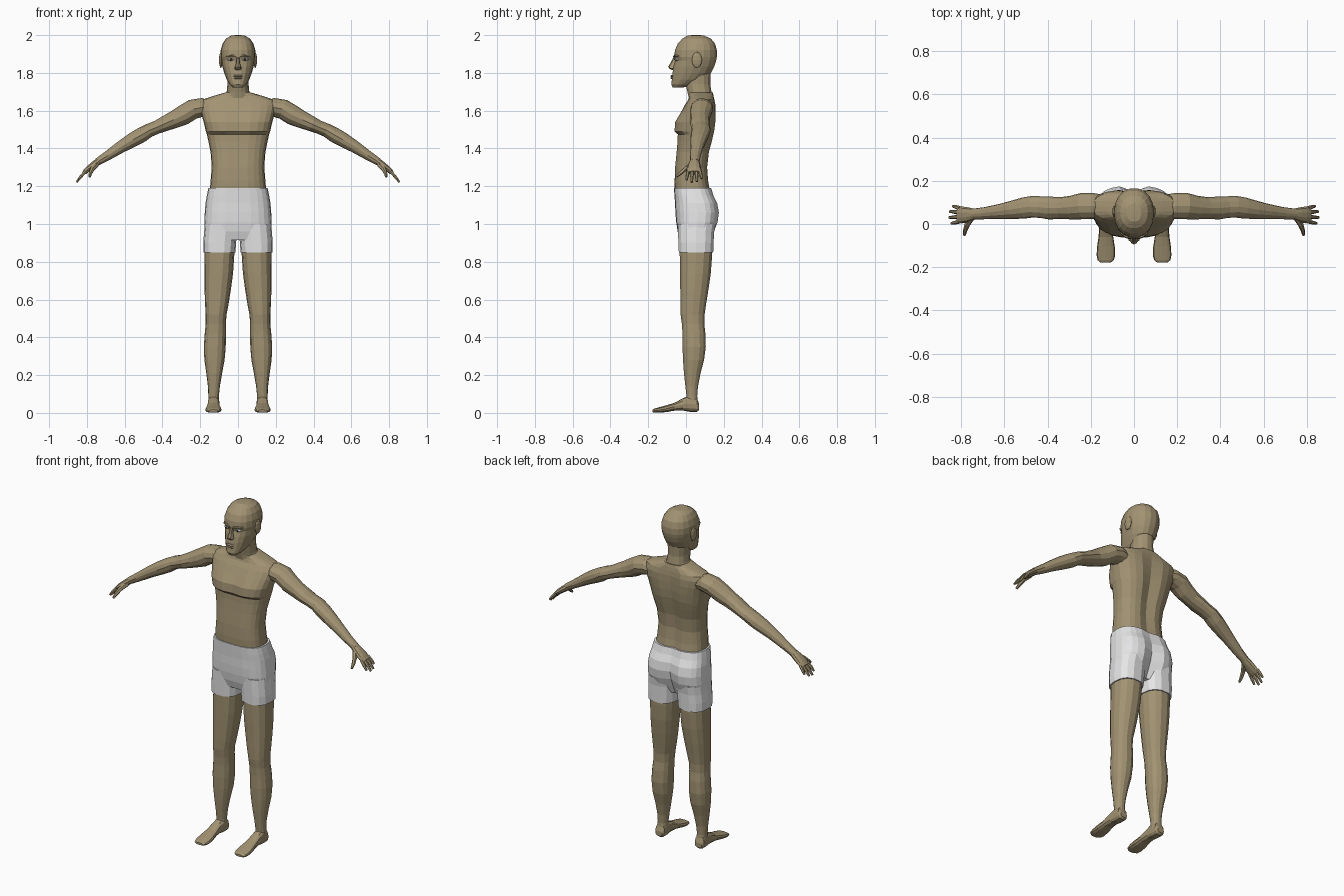
import bpy, bmesh, math
from mathutils import Vector


def material(name, rgb):
    m = bpy.data.materials.new(name)
    m.diffuse_color = (*rgb, 1)
    return m


SKIN = material("skin", (0.36, 0.29, 0.17))
WHITE = material("white cloth", (0.80, 0.80, 0.81))
EYE = material("eye white", (0.85, 0.85, 0.85))
DARK = material("pupil", (0.04, 0.035, 0.03))


def loft(name, rings, mat, side=1):
    """Skin a list of equal-length point rings and cap both ends."""
    bm = bmesh.new()
    vs = [[bm.verts.new((side * p[0], p[1], p[2])) for p in r] for r in rings]
    n = len(vs[0])
    for a, b in zip(vs, vs[1:]):
        for i in range(n):
            j = (i + 1) % n
            bm.faces.new((a[i], a[j], b[j], b[i]))
    bm.faces.new(vs[0])
    bm.faces.new(vs[-1])
    bmesh.ops.recalc_face_normals(bm, faces=bm.faces)
    me = bpy.data.meshes.new(name)
    bm.to_mesh(me)
    bm.free()
    me.materials.append(mat)
    ob = bpy.data.objects.new(name, me)
    bpy.context.collection.objects.link(ob)
    return ob


def spow(v, p):
    return math.copysign(abs(v) ** p, v)


def level(z, x0, x1, y0, y1, n=16, p=0.8, back=0, front=0):
    """Horizontal rounded section; back/front cut a groove at x = 0."""
    cx, cy, w, d = (x0 + x1) / 2, (y0 + y1) / 2, (x1 - x0) / 2, (y1 - y0) / 2
    pts = []
    for i in range(n):
        t = math.tau * i / n
        x, y = cx + w * spow(math.cos(t), p), cy + d * spow(math.sin(t), p)
        y += (front if y < cy else -back) * math.exp(-(x / 0.03) ** 2)
        pts.append((x, y, z))
    return pts


def tube(path, n=10):
    """Rings across a path of (x, y, z, half depth in y, half height)."""
    rings = []
    for i, (x, y, z, ry, rz) in enumerate(path):
        a, b = path[max(i - 1, 0)], path[min(i + 1, len(path) - 1)]
        d = Vector((b[0] - a[0], b[1] - a[1], b[2] - a[2])).normalized()
        u = Vector((0, 1, 0)) - d * d.y
        u.normalize()
        v = d.cross(u)
        c = Vector((x, y, z))
        rings.append([c + u * ry * math.cos(math.tau * k / n) + v * rz * math.sin(math.tau * k / n)
                      for k in range(n)])
    return rings


def ball(name, loc, size, mat, seg=10):
    bm = bmesh.new()
    bmesh.ops.create_uvsphere(bm, u_segments=seg, v_segments=6, radius=1)
    for v in bm.verts:
        v.co = Vector([v.co[k] * size[k] + loc[k] for k in range(3)])
    me = bpy.data.meshes.new(name)
    bm.to_mesh(me)
    bm.free()
    me.materials.append(mat)
    bpy.context.collection.objects.link(bpy.data.objects.new(name, me))


# Torso with chest shelf, spine groove and sloping shoulders: z, half width, front, back, grooves
torso = [(1.17, .150, -.060, .130, .012, 0), (1.23, .145, -.062, .120, .014, .002),
         (1.30, .139, -.060, .115, .016, .003), (1.38, .145, -.052, .124, .018, .003),
         (1.44, .157, -.047, .140, .020, .003), (1.475, .165, -.046, .148, .020, .003),
         (1.49, .170, -.064, .152, .020, .010), (1.54, .182, -.060, .158, .018, .010),
         (1.59, .196, -.030, .160, .015, .005), (1.63, .204, -.006, .158, .010, 0),
         (1.658, .190, .012, .152, .005, 0), (1.678, .130, .018, .146, 0, 0),
         (1.695, .072, .016, .142, 0, 0)]
loft("torso", [level(z, -w, w, f, b, 24, .75, g, h) for z, w, f, b, g, h in torso], SKIN)

# Neck
loft("neck", [level(z, -w, w, f, b, 14, .9) for z, w, f, b in
              [(1.66, .085, .015, .145), (1.70, .060, .006, .136),
               (1.74, .056, -.004, .130), (1.80, .058, -.005, .132)]], SKIN)

# Head: z, half width, front, back
head = [(1.722, .026, -.070, -.015), (1.738, .044, -.079, .035), (1.765, .060, -.076, .095),
        (1.80, .073, -.073, .134), (1.835, .083, -.066, .152), (1.865, .088, -.058, .161),
        (1.885, .092, -.064, .165), (1.92, .092, -.060, .165), (1.955, .082, -.045, .155),
        (1.982, .064, -.020, .132), (1.998, .034, .010, .095), (2.0, .010, .035, .070)]
loft("head", [level(z, -w, w, f, b, 18, .9) for z, w, f, b in head], SKIN)

# Nose and lips
loft("nose", [level(z, -w, w, f, -.04, 8) for z, w, f in
              [(1.815, .014, -.074), (1.823, .020, -.088), (1.832, .016, -.095),
               (1.855, .010, -.080), (1.885, .008, -.066)]], SKIN)
for z, w in ((1.784, .027), (1.773, .022)):
    ball("lip", (0, -.074, z), (w, .008, .006), SKIN, 8)

# Shorts: hip section and two short legs
hips = [(.915, .165, -.030, .130, .03), (.96, .176, -.044, .150, .03), (1.01, .178, -.052, .170, .03),
        (1.06, .176, -.056, .177, .026), (1.11, .172, -.058, .168, .018),
        (1.15, .165, -.061, .148, .012), (1.19, .157, -.064, .136, .010)]
loft("shorts_hips", [level(z, -w, w, f, b, 24, .7, g, 0) for z, w, f, b, g in hips], WHITE)

# Leg: z, inner x, outer x, front, back
leg = [(.045, .098, .158, .000, .064), (.09, .101, .157, .002, .060), (.14, .096, .159, -.004, .064),
       (.21, .084, .168, -.012, .078), (.28, .071, .178, -.017, .097), (.35, .065, .181, -.020, .106),
       (.42, .064, .176, -.020, .104), (.47, .064, .171, -.023, .098), (.52, .061, .171, -.030, .100),
       (.57, .051, .174, -.031, .107), (.65, .038, .177, -.032, .120), (.74, .026, .178, -.034, .133),
       (.83, .020, .177, -.035, .140), (.90, .016, .176, -.036, .142)]
# Foot: y, centre x, half width, bottom, top
foot = [(.070, .130, .022, .016, .045), (.058, .130, .030, .006, .078), (.020, .129, .031, .006, .092),
        (-.015, .130, .031, .012, .078), (-.060, .130, .034, .012, .054), (-.105, .130, .041, .004, .040),
        (-.145, .130, .043, .001, .029), (-.168, .131, .037, .001, .023), (-.178, .131, .024, .004, .017)]
# Arm: x, y, z, half depth, half height
arm = [(.140, .085, 1.610, .050, .040), (.190, .084, 1.617, .060, .050), (.240, .083, 1.607, .061, .053),
       (.290, .076, 1.576, .055, .053), (.340, .074, 1.552, .050, .046), (.390, .074, 1.530, .053, .040),
       (.430, .078, 1.512, .050, .035), (.470, .080, 1.496, .050, .036), (.510, .074, 1.472, .049, .040),
       (.560, .066, 1.444, .043, .038), (.620, .058, 1.408, .035, .032), (.690, .050, 1.362, .028, .025),
       (.745, .046, 1.328, .025, .020)]
palm = [(.735, .046, 1.334, .025, .020), (.765, .043, 1.312, .034, .019),
        (.795, .042, 1.289, .039, .016), (.815, .043, 1.272, .037, .012)]

for s, side in ((1, "left"), (-1, "right")):
    # Shorts leg and bare leg
    loft(side + "_shorts_leg", [level(z, a, b, f, k, 14) for z, a, b, f, k in
                                [(.85, .014, .183, -.040, .146), (.90, .010, .184, -.042, .148),
                                 (.95, .006, .180, -.044, .150), (1.0, .004, .176, -.046, .158)]], WHITE, s)
    loft(side + "_leg", [level(z, a, b, f, k, 14, .88) for z, a, b, f, k in leg], SKIN, s)
    # Foot, each section upright across its length
    loft(side + "_foot", [[(cx + w * spow(math.cos(t), .75), y, (lo + hi) / 2 + (hi - lo) / 2 * spow(math.sin(t), .8))
                           for t in (math.tau * i / 12 for i in range(12))]
                          for y, cx, w, lo, hi in foot], SKIN, s)
    # Arm and palm
    loft(side + "_arm", tube(arm, 12), SKIN, s)
    loft(side + "_palm", tube(palm), SKIN, s)
    # Four fingers fanned in y, then the thumb
    for y, reach in ((.012, .040), (.033, .050), (.054, .047), (.073, .034)):
        dy = (y - .042) * .3
        loft(side + "_finger", tube([(.805, y, 1.281, .010, .010),
                                     (.805 + reach * .55, y + dy * .6, 1.281 - reach * .62, .009, .009),
                                     (.805 + reach, y + dy, 1.281 - reach * 1.2, .006, .006)], 6), SKIN, s)
    loft(side + "_thumb", tube([(.750, .030, 1.315, .014, .016), (.772, -.004, 1.290, .012, .013),
                                (.781, -.030, 1.268, .010, .010), (.785, -.052, 1.250, .006, .006)], 6), SKIN, s)
    # Ear, brow, eye and pupil
    ball(side + "_ear", (s * .091, .058, 1.868), (.010, .027, .042), SKIN)
    loft(side + "_brow", tube([(.012, -.061, 1.887, .008, .006), (.036, -.058, 1.892, .008, .006),
                               (.062, -.040, 1.888, .006, .005)], 6), SKIN, s)
    ball(side + "_eye", (s * .037, -.044, 1.872), (.019, .015, .009), EYE)
    ball(side + "_pupil", (s * .036, -.0572, 1.872), (.006, .003, .006), DARK, 8)
